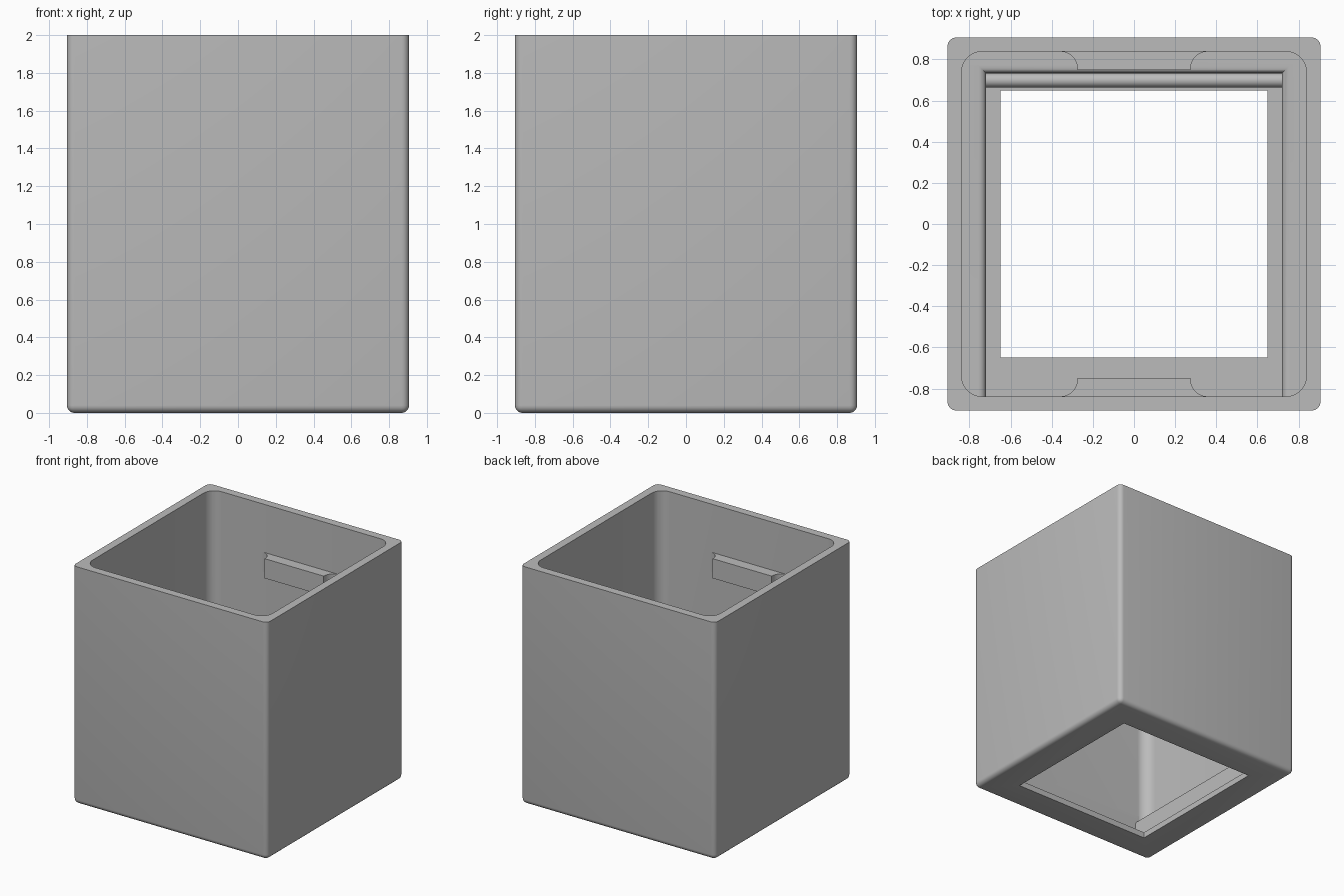
import bpy, bmesh, math

if "Cube" in bpy.data.objects:
    bpy.data.objects.remove(bpy.data.objects["Cube"])

grey = bpy.data.materials.new("plain grey")
grey.use_nodes = True
COLOUR = (0.5, 0.5, 0.5, 1)
grey.diffuse_color = COLOUR
grey.node_tree.nodes["Principled BSDF"].inputs["Base Color"].default_value = COLOUR

HALF, INNER, HEIGHT = 0.906, 0.838, 2.0
FLOOR, LEDGE = 0.05, 0.27


def finish(name, bm):
    bmesh.ops.recalc_face_normals(bm, faces=bm.faces)
    mesh = bpy.data.meshes.new(name)
    bm.to_mesh(mesh)
    bm.free()
    obj = bpy.data.objects.new(name, mesh)
    bpy.context.collection.objects.link(obj)
    mesh.materials.append(grey)
    return obj


def loft(name, rings):
    """Skin a stack of closed rings and cap both ends."""
    bm = bmesh.new()
    loops = [[bm.verts.new(p) for p in ring] for ring in rings]
    for a, b in zip(loops, loops[1:]):
        for i in range(len(a)):
            j = (i + 1) % len(a)
            bm.faces.new((a[i], a[j], b[j], b[i]))
    bm.faces.new(loops[0])
    bm.faces.new(loops[-1])
    return finish(name, bm)


def prism(name, outline, z0, z1):
    return loft(name, [[(x, y, z) for x, y in outline] for z in (z0, z1)])


def arc(cx, cy, r, start, end, steps=8):
    angles = [math.radians(start + (end - start) * i / steps) for i in range(steps + 1)]
    return [(cx + r * math.cos(a), cy + r * math.sin(a)) for a in angles]


def rectangle(x, y0, y1):
    return [(-x, y0), (x, y0), (x, y1), (-x, y1)]


def cut(target, cutter):
    mod = target.modifiers.new("cut", 'BOOLEAN')
    mod.operation, mod.solver, mod.object = 'DIFFERENCE', 'EXACT', cutter
    bpy.context.view_layer.objects.active = target
    bpy.ops.object.modifier_apply(modifier=mod.name)
    bpy.data.objects.remove(cutter)


def smooth(obj):
    bpy.ops.object.select_all(action='DESELECT')
    obj.select_set(True)
    bpy.context.view_layer.objects.active = obj
    bpy.ops.object.shade_smooth_by_angle(angle=math.radians(35))


# Outer box, rounded everywhere except around the rim
bm = bmesh.new()
bmesh.ops.create_cube(bm, size=1)
for v in bm.verts:
    v.co = (v.co.x * 2 * HALF, v.co.y * 2 * HALF, (v.co.z + 0.5) * HEIGHT)
rounded = [e for e in bm.edges if min(v.co.z for v in e.verts) < 1]
bmesh.ops.bevel(bm, geom=rounded, offset=0.04, segments=5, profile=0.5,
                affect='EDGES', clamp_overlap=True)
body = finish("box_body", bm)

# Main cavity with rounded corners
R = 0.1
c = INNER - R
corners = [(c, c, 0), (-c, c, 90), (-c, -c, 180), (c, -c, 270)]
outline = [p for x, y, a in corners for p in arc(x, y, R, a, a + 90)]
cut(body, prism("cavity_cutter", outline, LEDGE, HEIGHT + 0.1))

# Lower recess open to the front, leaving ledges with eased top edges
ease = 0.035
levels = [(0, FLOOR)]
for i in range(7):
    t = math.radians(90 * i / 6)
    levels.append((ease * (1 - math.cos(t)), LEDGE - ease + ease * math.sin(t)))
levels.append((ease, LEDGE + 0.05))
cut(body, loft("recess_cutter", [
    [(x, y, z) for x, y in rectangle(0.72 + o, -INNER, 0.733 + o)]
    for o, z in levels]))

# Square opening through the floor
cut(body, prism("opening_cutter", rectangle(0.648, -0.648, 0.648), -0.1, 0.15))
smooth(body)

# Rounded lip along the back of the recess
profile = [(0.733, FLOOR - 0.01), (0.663, FLOOR - 0.01)] + arc(0.698, 0.12, 0.035, 180, 0)
lip = loft("back_lip", [[(x, y, z) for y, z in profile] for x in (-0.725, 0.725)])
smooth(lip)

# Tabs on the front and back walls, flared into the wall
right = [(0.275, 0.748)] + arc(0.358, 0.755, 0.083, 180, 90) + [(0.358, 0.87)]
tab_outline = right + [(-x, y) for x, y in reversed(right)]
for name, side in (("front_tab", -1), ("back_tab", 1)):
    tab = prism(name, [(x, y * side) for x, y in tab_outline], 1.43, 1.595)
    smooth(tab)
